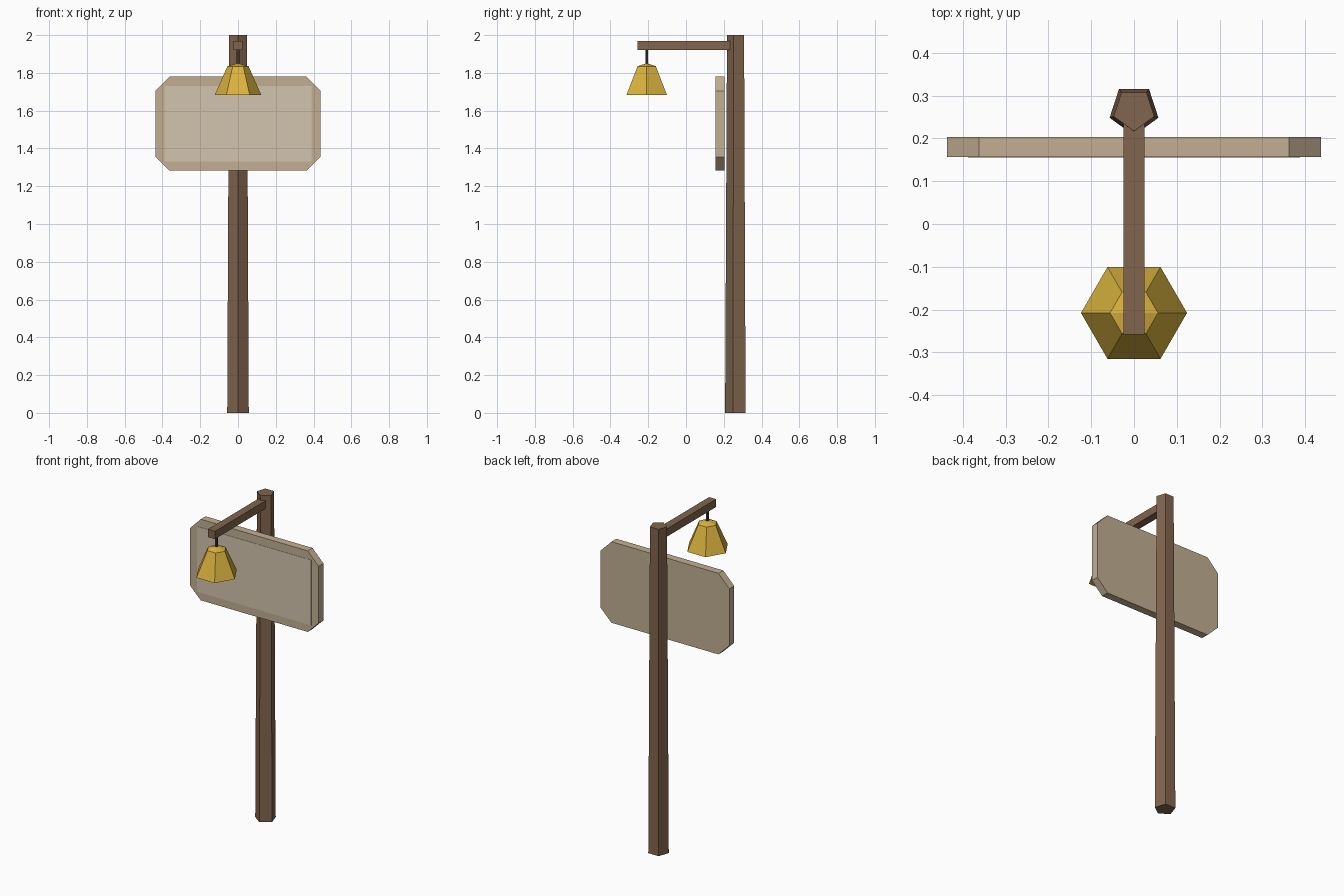
import bpy, bmesh, math

if "Cube" in bpy.data.objects:
    bpy.data.objects.remove(bpy.data.objects["Cube"])


def material(name, rgb):
    m = bpy.data.materials.new(name)
    m.diffuse_color = (*rgb, 1)
    m.use_nodes = True
    m.node_tree.nodes["Principled BSDF"].inputs["Base Color"].default_value = m.diffuse_color
    return m


WOOD = material("wood", (0.22, 0.13, 0.075))
DARK = material("dark_metal", (0.08, 0.05, 0.03))
BOARD = material("board", (0.54, 0.43, 0.29))
PALE = material("pale_board", (0.65, 0.56, 0.42))
GOLD = material("gold", (0.70, 0.45, 0.05))


def finish(name, bm, mat):
    bmesh.ops.recalc_face_normals(bm, faces=bm.faces)
    me = bpy.data.meshes.new(name)
    bm.to_mesh(me)
    bm.free()
    ob = bpy.data.objects.new(name, me)
    bpy.context.collection.objects.link(ob)
    me.materials.append(mat)
    return ob


def loft(name, rings, mat, apex=None):
    """Skin a stack of rings, closed by flat caps or a shallow apex."""
    bm = bmesh.new()
    loops = [[bm.verts.new(p) for p in ring] for ring in rings]
    n = len(loops[0])
    for a, b in zip(loops, loops[1:]):
        for i in range(n):
            j = (i + 1) % n
            bm.faces.new((a[i], a[j], b[j], b[i]))
    bm.faces.new(loops[0])
    if apex:
        tip = bm.verts.new(apex)
        for i in range(n):
            bm.faces.new((loops[-1][i], loops[-1][(i + 1) % n], tip))
    else:
        bm.faces.new(loops[-1])
    return finish(name, bm, mat)


def ring(sides, r, y, z, start=0.0):
    angles = [start + math.tau * i / sides for i in range(sides)]
    return [(r * math.cos(a), y + r * math.sin(a), z) for a in angles]


def plate(name, outline, y0, y1, mat):
    return loft(name, [[(x, y, z) for x, z in outline] for y in (y0, y1)], mat)


def rect(hx, z0, z1):
    return [(-hx, z0), (hx, z0), (hx, z1), (-hx, z1)]


# Tapered five-sided post, one edge facing forward
front = -math.pi / 2
loft("post", [ring(5, 0.06, 0.267, 0, front), ring(5, 0.05, 0.267, 2, front)], WOOD)

# Arm reaching forward from the post
plate("arm", rect(0.024, 1.92, 1.968), -0.258, 0.235, WOOD)

# Board with clipped corners and a paler field on its front
half = [(0.363, 1.283), (0.437, 1.356), (0.437, 1.705), (0.363, 1.78)]
outline = half + [(-x, z) for x, z in reversed(half)]
plate("sign_board", outline, 0.157, 0.204, BOARD)
plate("sign_field", rect(0.388, 1.33, 1.73), 0.1555, 0.16, PALE)

# Hanger rod and six-sided bell
loft("bell_rod", [ring(6, 0.008, -0.208, 1.84), ring(6, 0.008, -0.208, 1.93)], DARK)
loft("bell", [ring(6, 0.124, -0.208, 1.682), ring(6, 0.056, -0.208, 1.835)],
     GOLD, apex=(0, -0.208, 1.852))
